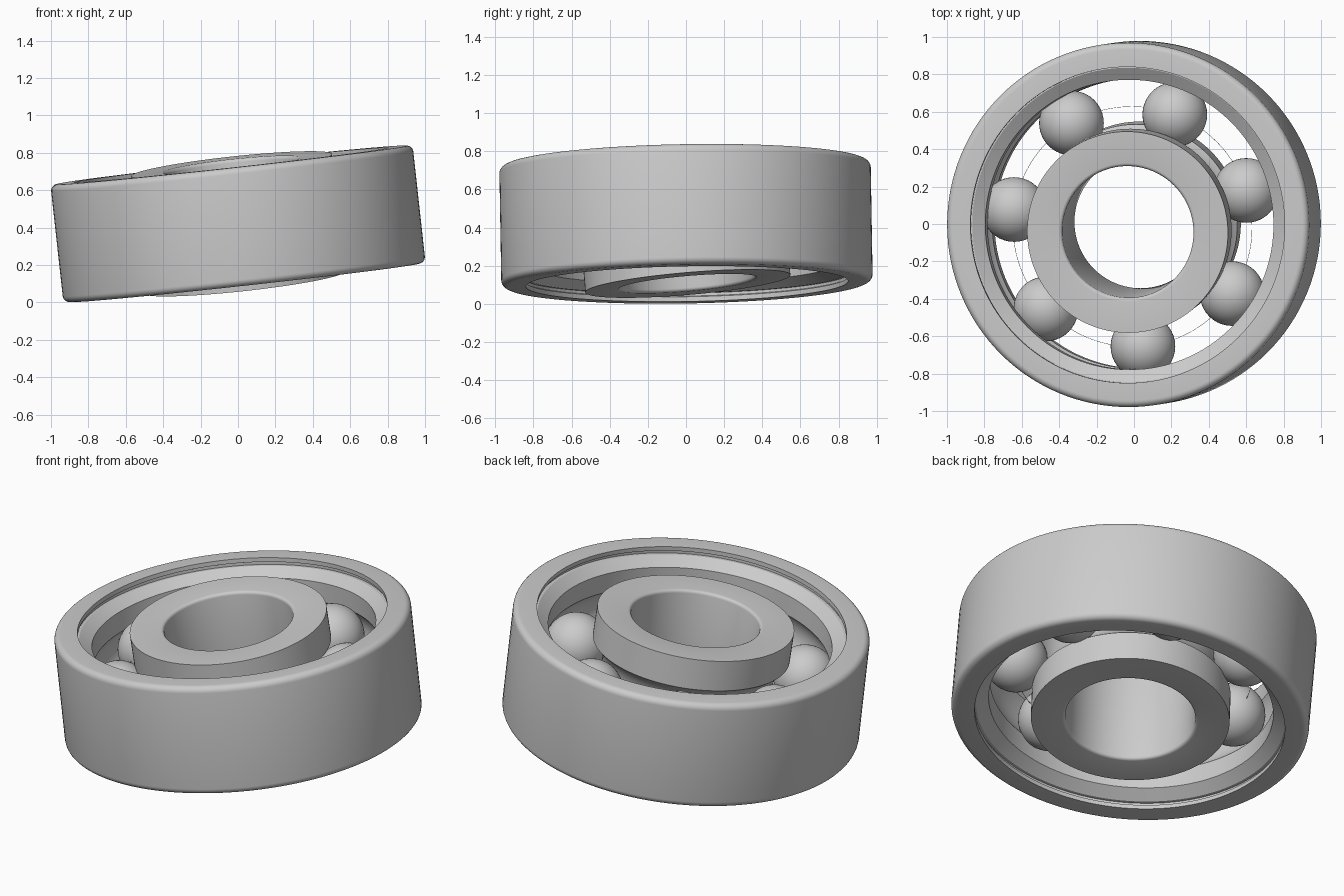
import bpy, bmesh, math
from mathutils import Vector, Matrix

cube = bpy.data.objects.get("Cube")
if cube:
    bpy.data.objects.remove(cube, do_unlink=True)

steel = bpy.data.materials.new("steel grey")
steel.use_nodes = True
grey = (0.6, 0.6, 0.6, 1)
steel.diffuse_color = grey
steel.node_tree.nodes["Principled BSDF"].inputs["Base Color"].default_value = grey

PITCH, BALL_R, HALF = 0.643, 0.173, 0.317
OUTER_AXIS = Vector((-0.11, -0.017, 1))
INNER_AXIS = Vector((-0.11, -0.085, 1))


def tilt(axis, centre):
    turn = Vector((0, 0, 1)).rotation_difference(axis.normalized())
    return Matrix.Translation(centre) @ turn.to_matrix().to_4x4()


def finish(name, bm, matrix):
    bmesh.ops.recalc_face_normals(bm, faces=bm.faces)
    mesh = bpy.data.meshes.new(name)
    bm.to_mesh(mesh)
    bm.free()
    mesh.materials.append(steel)
    obj = bpy.data.objects.new(name, mesh)
    bpy.context.collection.objects.link(obj)
    obj.matrix_world = matrix
    bpy.ops.object.select_all(action='DESELECT')
    obj.select_set(True)
    bpy.context.view_layer.objects.active = obj
    bpy.ops.object.shade_smooth_by_angle(angle=math.radians(30))
    return obj


def arc(r, z, radius, start, end, steps):
    angles = [math.radians(start + (end - start) * i / steps) for i in range(steps + 1)]
    return [(r + radius * math.cos(a), z + radius * math.sin(a)) for a in angles]


def lathe(name, half_profile, matrix, sides=128):
    """Mirror the upper half profile and spin it into a closed ring."""
    profile = half_profile + [(r, -z) for r, z in reversed(half_profile)]
    bm = bmesh.new()
    rings = []
    for i in range(sides):
        a = 2 * math.pi * i / sides
        rings.append([bm.verts.new((r * math.cos(a), r * math.sin(a), z)) for r, z in profile])
    n = len(profile)
    for i in range(sides):
        here, there = rings[i], rings[(i + 1) % sides]
        for j in range(n):
            k = (j + 1) % n
            bm.faces.new((here[j], there[j], there[k], here[k]))
    return finish(name, bm, matrix)


def groove(land, side):
    """Quarter raceway from its edge on the land to near its deepest point."""
    edge = math.degrees(math.acos((land - PITCH) / BALL_R))
    deep = 2 if side > 0 else 178
    return arc(PITCH, 0, BALL_R, edge, deep, 10)


# Outer ring: rounded rim, recessed lip, sloped shoulder and raceway
fillet = 0.035
outer = arc(0.974 - fillet, HALF - fillet, fillet, 0, 90, 6)
outer += [(0.845, HALF), (0.845, HALF - 0.025), (0.857, HALF - 0.03),
          (0.857, HALF - 0.045), (0.84, HALF - 0.045), (0.775, HALF - 0.09)]
outer += groove(0.775, 1)
lathe("outer_ring", outer, tilt(OUTER_AXIS, (0, 0, 0.42)))

# Inner ring: raceway outside, softly rounded bore
soft = 0.018
inner = list(reversed(groove(0.54, -1))) + [(0.54, HALF)]
inner += arc(0.353 + soft, HALF - soft, soft, 90, 180, 4)
lathe("inner_ring", inner, tilt(INNER_AXIS, (0, -0.017, 0.42)))

# Balls evenly spaced on the pitch circle
middle = tilt((OUTER_AXIS + INNER_AXIS) / 2, (-0.008, -0.014, 0.42))
for i in range(7):
    a = math.radians(17.7) + 2 * math.pi * i / 7
    bm = bmesh.new()
    bmesh.ops.create_uvsphere(bm, u_segments=40, v_segments=24, radius=BALL_R)
    spot = Matrix.Translation((PITCH * math.cos(a), PITCH * math.sin(a), 0))
    finish(f"ball_{i + 1}", bm, middle @ spot)

# Hair-thin wire through the ball centres
lathe("pitch_wire", [(PITCH - 0.001, 0.001), (PITCH + 0.001, 0.001)], middle, 96)
